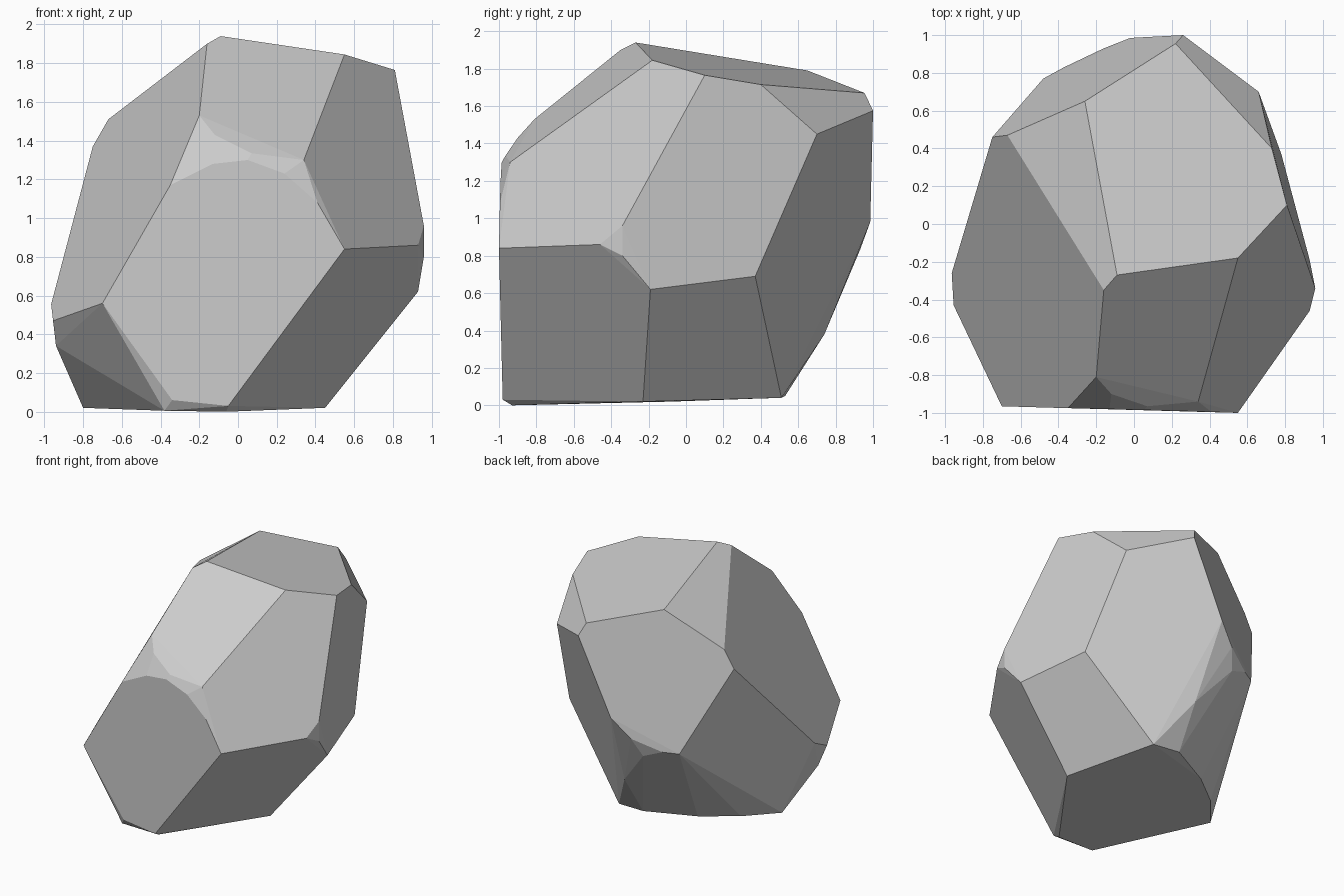
import bpy, bmesh, math

# Corner points of the faceted stone, grouped by region
base = [(-.05, -.98, .03), (-.06, -.93, 0), (-.34, -.97, .06), (-.38, -.93, .005),
        (-.80, -.08, .02), (-.60, .16, .03), (-.35, .35, .035),
        (.01, .53, .05), (.24, .51, .04), (.45, -.23, .02)]
front = [(-.70, -.965, .56), (-.35, -.975, 1.17), (-.13, -.98, 1.28), (.05, -.985, 1.30),
         (.24, -.99, 1.23), (.41, -.995, 1.08), (.55, -1, .84),
         (.34, -.94, 1.30), (.07, -.965, 1.335), (-.12, -.90, 1.43), (-.20, -.81, 1.53)]
right = [(.93, -.46, .86), (.96, -.34, .80), (.96, -.34, .96), (.93, -.19, .62),
         (.78, .37, .69), (.66, .70, 1.45)]
left = [(-.965, -.26, .555), (-.955, -.43, .47), (-.94, -.34, .34),
        (-.75, .46, 1.37), (-.67, .47, 1.51)]
back = [(.26, 1, 1.575), (-.02, .985, .98), (-.16, .93, .83), (-.37, .83, .74),
        (-.48, .77, .73), (-.22, .86, .68), (.03, .74, .38)]
crown = [(.22, .955, 1.67), (.73, .40, 1.715), (.81, .10, 1.765), (.55, -.18, 1.845),
         (-.09, -.27, 1.94), (-.16, -.35, 1.90), (-.26, .65, 1.79)]

# Wrap the corners in a hull and merge near-flat triangles into broad facets
bm = bmesh.new()
for co in base + front + right + left + back + crown:
    bm.verts.new(co)
hull = bmesh.ops.convex_hull(bm, input=bm.verts)
loose = [v for v in bm.verts if not v.link_faces]
bmesh.ops.delete(bm, geom=loose, context='VERTS')
bmesh.ops.dissolve_limit(bm, angle_limit=math.radians(4), verts=bm.verts, edges=bm.edges)
bmesh.ops.recalc_face_normals(bm, faces=bm.faces)

mesh = bpy.data.meshes.new("faceted_rock")
bm.to_mesh(mesh)
bm.free()
rock = bpy.data.objects.new("faceted_rock", mesh)
bpy.context.collection.objects.link(rock)
